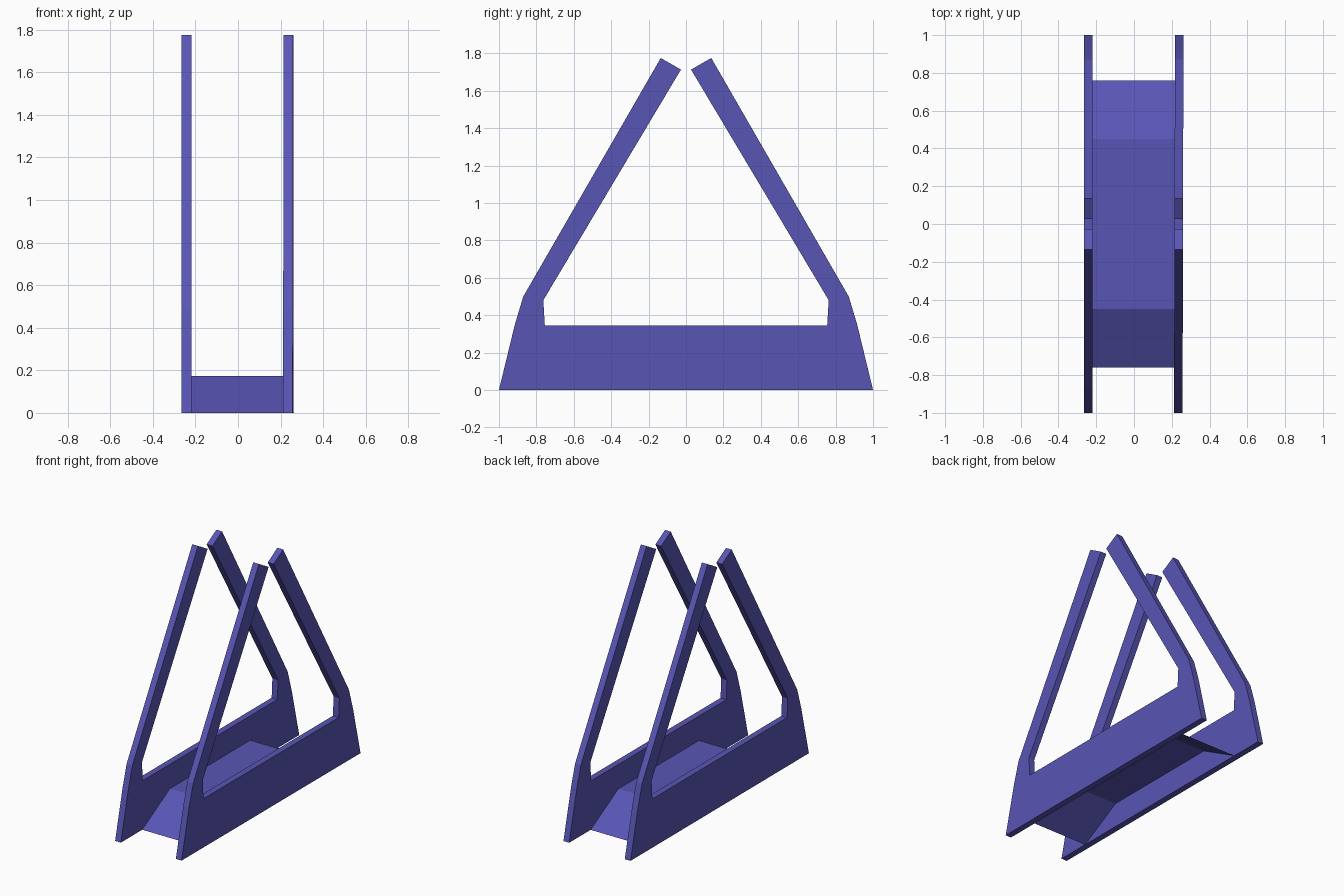
import bpy, bmesh, math

if "Cube" in bpy.data.objects:
    bpy.data.objects.remove(bpy.data.objects["Cube"])

paint = bpy.data.materials.new("violet_paint")
paint.diffuse_color = (0.098, 0.092, 0.46, 1)
paint.use_nodes = True
paint.node_tree.nodes["Principled BSDF"].inputs["Base Color"].default_value = paint.diffuse_color


def make_object(name, bm):
    mesh = bpy.data.meshes.new(name)
    bm.to_mesh(mesh)
    bm.free()
    mesh.materials.append(paint)
    obj = bpy.data.objects.new(name, mesh)
    bpy.context.collection.objects.link(obj)
    return obj


# Half outline of a side frame (y, z), mirrored to close the loop
half = [(-1, 0), (-0.915, 0.35), (-0.87, 0.5), (-0.135, 1.775),
        (-0.027, 1.713), (-0.763, 0.48), (-0.755, 0.346)]
outline = half + [(-y, z) for y, z in reversed(half)]


def side_frame(name, x, thickness, turn):
    bm = bmesh.new()
    face = bm.faces.new([bm.verts.new((-thickness / 2, y, z)) for y, z in outline])
    out = bmesh.ops.extrude_face_region(bm, geom=[face])
    moved = [v for v in out["geom"] if isinstance(v, bmesh.types.BMVert)]
    bmesh.ops.translate(bm, verts=moved, vec=(thickness, 0, 0))
    bmesh.ops.recalc_face_normals(bm, faces=bm.faces)
    bmesh.ops.triangulate(bm, faces=[f for f in bm.faces if len(f.verts) > 4])
    obj = make_object(name, bm)
    obj.location.x = x
    obj.rotation_euler.z = turn


# Two side frames, the right one very slightly askew
side_frame("left_side_frame", -0.242, 0.045, 0)
side_frame("right_side_frame", 0.237, 0.045, math.radians(-0.14))

# Bent sheet joining the frames, open underneath
bm = bmesh.new()
rows = [[bm.verts.new((x, y, z)) for x in (-0.222, 0.217)]
        for y, z in [(-0.76, 0), (-0.45, 0.173), (0.45, 0.173), (0.76, 0)]]
for a, b in zip(rows, rows[1:]):
    bm.faces.new((a[0], a[1], b[1], b[0]))
make_object("bent_base_plate", bm)
